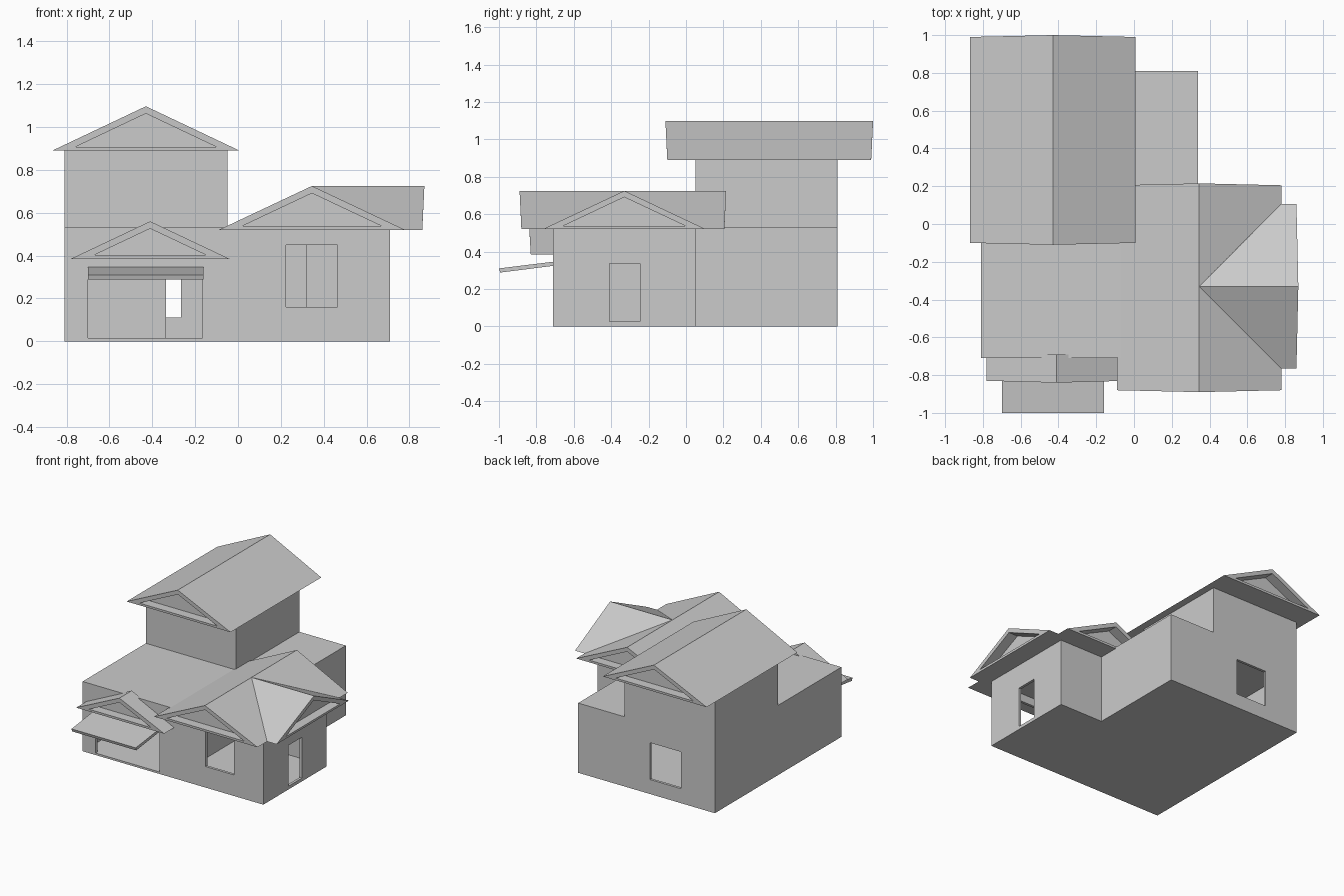
import bpy, bmesh
from mathutils import Matrix, Vector

cube = bpy.data.objects.get("Cube")
if cube:
    bpy.data.objects.remove(cube, do_unlink=True)

GREY = (0.6, 0.6, 0.6, 1)
grey = bpy.data.materials.new("plain grey")
grey.use_nodes = True
grey.diffuse_color = GREY
grey.node_tree.nodes["Principled BSDF"].inputs["Base Color"].default_value = GREY


def finish(name, bm):
    bmesh.ops.recalc_face_normals(bm, faces=bm.faces)
    mesh = bpy.data.meshes.new(name)
    bm.to_mesh(mesh)
    bm.free()
    mesh.materials.append(grey)
    ob = bpy.data.objects.new(name, mesh)
    bpy.context.scene.collection.objects.link(ob)
    return ob


def extrude(name, points, offset):
    """Extrude a flat outline of 3D points along an offset."""
    bm = bmesh.new()
    face = bm.faces.new([bm.verts.new(p) for p in points])
    ext = bmesh.ops.extrude_face_region(bm, geom=[face])["geom"]
    moved = [v for v in ext if isinstance(v, bmesh.types.BMVert)]
    bmesh.ops.translate(bm, verts=moved, vec=offset)
    return finish(name, bm)


def box(name, x0, x1, y0, y1, z0, z1):
    base = [(x0, y0, z0), (x1, y0, z0), (x1, y1, z0), (x0, y1, z0)]
    return extrude(name, base, (0, 0, z1 - z0))


def plan(name, inset, z0, z1):
    """L-shaped ground floor plan, pulled in by the wall thickness."""
    left, right, step = -0.81 + inset, 0.71 - inset, 0.34 - inset
    front, middle, back = -0.71 + inset, 0.05 - inset, 0.81 - inset
    pts = [(left, front), (right, front), (right, middle),
           (step, middle), (step, back), (left, back)]
    return extrude(name, [(x, y, z0) for x, y in pts], (0, 0, z1 - z0))


def gable_roof(name, centre, half, z0, z1, near, far, open_far=True, turn=False):
    """Gable roof along y (or along x when turned) with recessed gable ends."""
    bm = bmesh.new()
    slope = (z1 - z0) / half
    bar, rafter, depth = 0.017, 0.034, 0.07
    inner_half = (z1 - rafter - z0 - bar) / slope

    def triangle(y, lean, w, low, high):
        return [bm.verts.new(p) for p in
                ((-w, y, low), (w, y, low), (0, y + lean, high))]

    def bridge(a, b):
        for i in range(3):
            j = (i + 1) % 3
            bm.faces.new((a[i], a[j], b[j], b[i]))

    ends = []
    for y, side, is_open in ((near, -1, True), (far, 1, open_far)):
        outer = triangle(y, side * 0.01 * is_open, half, z0, z1)
        ends.append(outer)
        if is_open:
            rim = triangle(y + side * 0.001, side * 0.007, inner_half, z0 + bar, z1 - rafter)
            deep = triangle(y - side * depth, 0, inner_half, z0 + bar, z1 - rafter)
            bridge(outer, rim)
            bridge(rim, deep)
            bm.faces.new(deep)
        else:
            bm.faces.new(outer)
    bridge(*ends)
    if turn:
        bm.transform(Matrix.Rotation(1.5707963, 4, "Z"))
        bm.transform(Matrix.Translation((0, centre, 0)))
    else:
        bm.transform(Matrix.Translation((centre, 0, 0)))
    return finish(name, bm)


# Hollow ground floor with its openings cut through the walls
walls = plan("ground_floor_walls", 0, 0, 0.53)
cutters = [
    plan("room_cutter", 0.02, 0.015, 0.51),
    box("garage_cutter", -0.70, -0.165, -0.75, -0.65, 0.015, 0.33),
    box("front_window_cutter", 0.225, 0.465, -0.75, -0.65, 0.16, 0.45),
    box("side_door_cutter", 0.65, 0.75, -0.41, -0.245, 0.025, 0.335),
    box("back_window_cutter", -0.525, -0.265, 0.75, 0.85, 0.11, 0.39),
]
for cutter in cutters:
    mod = walls.modifiers.new(cutter.name, "BOOLEAN")
    mod.operation, mod.solver, mod.object = "DIFFERENCE", "EXACT", cutter
bpy.context.view_layer.update()
cut = bpy.data.meshes.new_from_object(
    walls.evaluated_get(bpy.context.evaluated_depsgraph_get()))
walls.modifiers.clear()
walls.data = cut
for cutter in cutters:
    bpy.data.objects.remove(cutter, do_unlink=True)

# Inner partitions
box("garage_side_partition", -0.05, -0.03, -0.69, 0.05, 0.015, 0.51)
box("garage_back_partition", -0.79, -0.335, 0.03, 0.05, 0.015, 0.51)

# Upper floor
box("upper_floor", -0.81, -0.05, 0.05, 0.81, 0.53, 0.895)

# Roofs
gable_roof("upper_roof", -0.43, 0.437, 0.89, 1.097, -0.10, 0.99)
gable_roof("main_roof", 0.345, 0.435, 0.52, 0.725, -0.88, 0.205)
gable_roof("side_roof", -0.33, 0.435, 0.52, 0.725, -0.86, -0.345, False, True)
gable_roof("garage_roof", -0.41, 0.37, 0.385, 0.56, -0.83, -0.69, False)

# Sloping awning over the garage
awning = [(-0.70, -1.0, 0.31), (-0.70, -0.70, 0.347),
          (-0.70, -0.70, 0.325), (-0.70, -0.993, 0.288)]
extrude("garage_awning", awning, (0.54, 0, 0))
